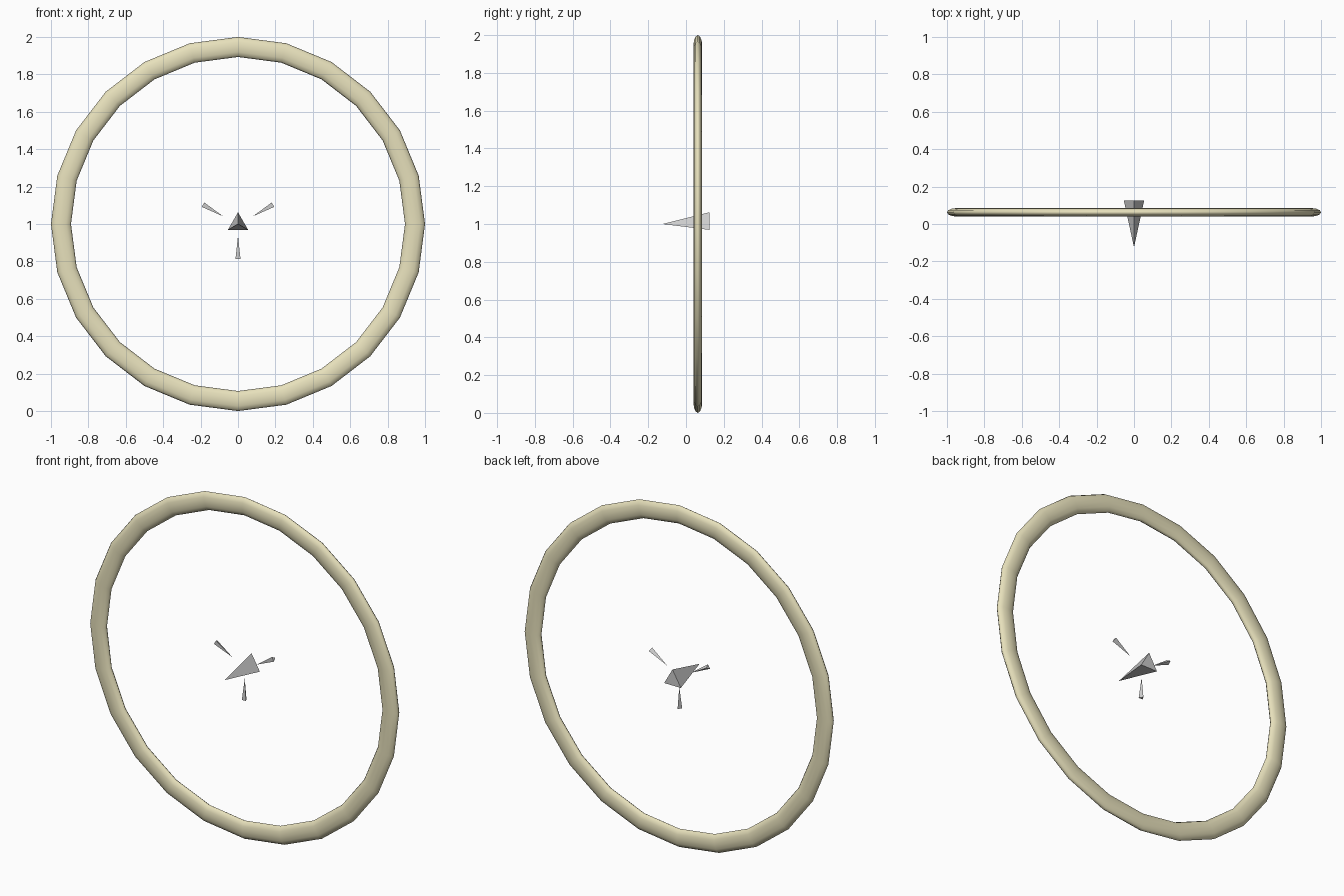
import bpy
from math import radians

if "Cube" in bpy.data.objects:
    bpy.data.objects.remove(bpy.data.objects["Cube"])

Y = 0.0625   # plane shared by ring and small markers


def spike(name, radius, depth, loc, rot):
    # three-sided flat-shaded cone
    bpy.ops.mesh.primitive_cone_add(vertices=3, radius1=radius, radius2=0,
                                    depth=depth, location=loc, rotation=rot)
    bpy.context.object.name = name


# outer ring: flattened 24-sided torus, smooth shaded
bpy.ops.mesh.primitive_torus_add(major_segments=24, minor_segments=12,
                                 major_radius=0.9465, minor_radius=0.0535,
                                 location=(0, Y, 1), rotation=(radians(90), 0, 0))
ring = bpy.context.object
ring.name = "outer_ring"
ring.scale = (1, 1, 0.43)
bpy.ops.object.transform_apply(location=False, rotation=False, scale=True)
bpy.ops.object.shade_smooth()
mat = bpy.data.materials.new("pale_yellow")
mat.diffuse_color = (0.80, 0.75, 0.50, 1)
mat.use_nodes = True
mat.node_tree.nodes["Principled BSDF"].inputs["Base Color"].default_value = mat.diffuse_color
ring.data.materials.append(mat)

# centre pointer aimed at the front
spike("centre_pointer", 0.0625, 0.25, (0, 0, 1), (radians(90), 0, 0))

# three small markers aimed at the centre
spike("lower_marker", 0.0156, 0.125, (0, Y, 0.875), (0, 0, 0))
for side, label in ((-1, "left"), (1, "right")):
    spike(label + "_marker", 0.0156, 0.125, (side * 0.133, Y, 1.072),
          (0, radians(-120 * side), 0))
